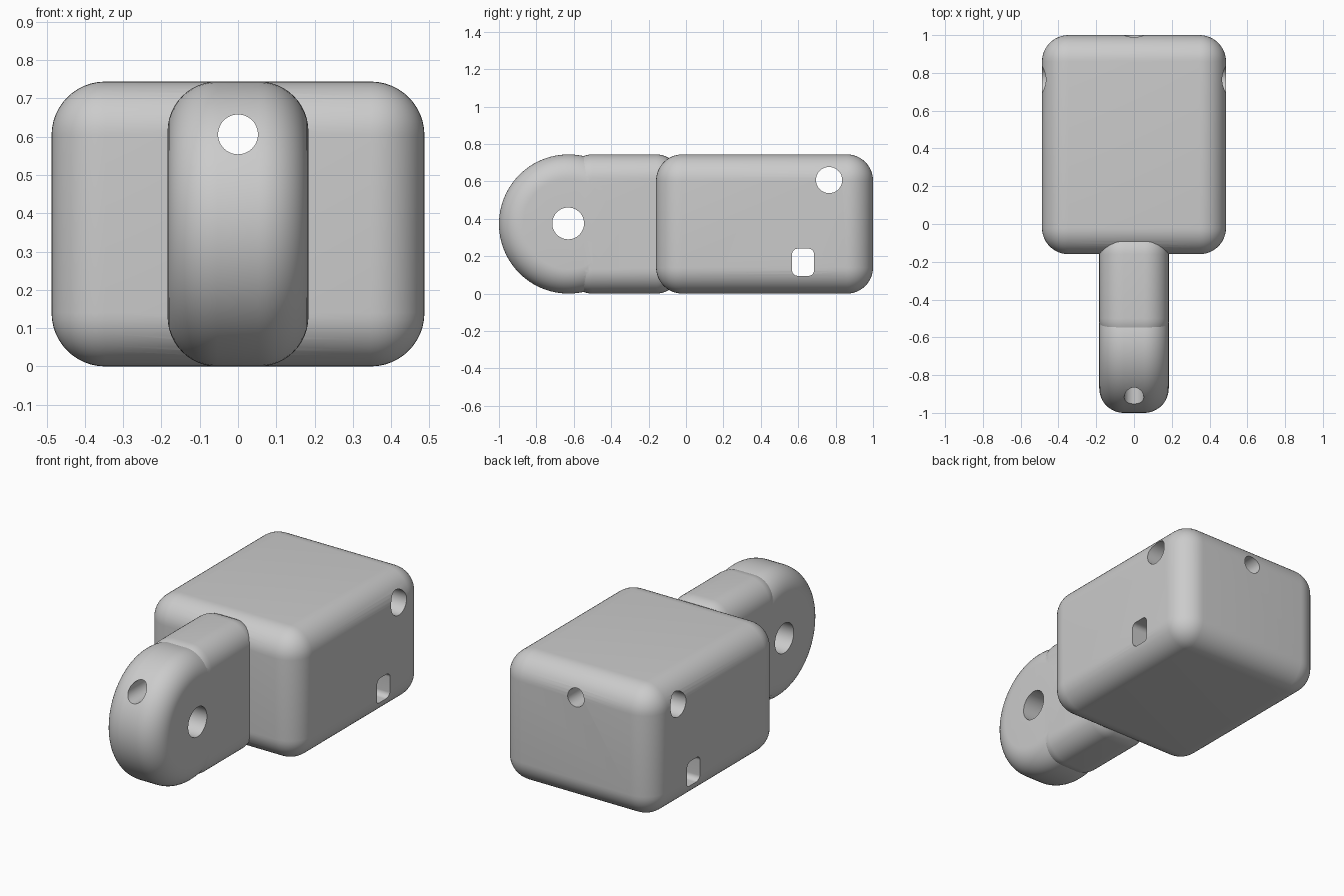
import bpy, math

old = bpy.data.objects.get("Cube")
if old:
    bpy.data.objects.remove(old)

HEIGHT = 0.744
MID = HEIGHT / 2
grey = bpy.data.materials.new("plain grey")
grey.use_nodes = True
COLOUR = (0.6, 0.6, 0.6, 1)
grey.diffuse_color = COLOUR
grey.node_tree.nodes["Principled BSDF"].inputs["Base Color"].default_value = COLOUR


def finish(name, bevel=0, segments=12, limit='ANGLE'):
    """Name the active object, give it the material and an optional rounding."""
    ob = bpy.context.object
    ob.name = name
    bpy.ops.object.transform_apply(location=False, rotation=True, scale=True)
    ob.data.materials.append(grey)
    if bevel:
        mod = ob.modifiers.new("rounding", 'BEVEL')
        mod.width = bevel
        mod.segments = segments
        mod.limit_method = limit
        mod.angle_limit = math.radians(50)
        bpy.ops.object.modifier_apply(modifier=mod.name)
    return ob


def box(name, x, y, z, bevel):
    """Box from (low, high) ranges on each axis."""
    bpy.ops.mesh.primitive_cube_add(size=1, location=[sum(r) / 2 for r in (x, y, z)])
    bpy.context.object.scale = [r[1] - r[0] for r in (x, y, z)]
    return finish(name, bevel)


def rod(name, radius, length, centre, axis, sides=48, bevel=0):
    """Cylinder lying along x or y."""
    turn = (0, math.pi / 2, 0) if axis == 'X' else (math.pi / 2, 0, 0)
    bpy.ops.mesh.primitive_cylinder_add(vertices=sides, radius=radius, depth=length,
                                        location=centre, rotation=turn)
    return finish(name, bevel)


def combine(target, other, operation):
    """Boolean the other object into the target, then discard it."""
    mod = target.modifiers.new("combine", 'BOOLEAN')
    mod.object = other
    mod.operation = operation
    mod.solver = 'EXACT'
    bpy.context.view_layer.objects.active = target
    bpy.ops.object.modifier_apply(modifier=mod.name)
    bpy.data.objects.remove(other)


# Rounded body block, neck and hinge disc
body = box("body", (-0.487, 0.487), (-0.16, 1), (0, HEIGHT), 0.14)
neck = box("neck", (-0.184, 0.184), (-0.63, -0.03), (0, HEIGHT), 0.13)
disc = rod("hinge_disc", MID, 0.368, (0, -0.628, MID), 'X', 96, 0.13)
combine(body, neck, 'UNION')
combine(body, disc, 'UNION')
body.name = "hinged_block"

# Through holes: pivot, rear cross hole, long bore and latch slot
cutters = [
    rod("pivot_hole", 0.085, 2, (0, -0.63, 0.375), 'X'),
    rod("cross_hole", 0.07, 2, (0, 0.765, 0.607), 'X'),
    rod("long_bore", 0.052, 3, (0, 0, 0.606), 'Y'),
    box("latch_slot", (-1, 1), (0.567, 0.685), (0.095, 0.24), 0.03),
]
for cutter in cutters:
    cutter.hide_render = True
    combine(body, cutter, 'DIFFERENCE')

# Smooth shading with crisp seams
bpy.ops.object.select_all(action='DESELECT')
body.select_set(True)
bpy.context.view_layer.objects.active = body
bpy.ops.object.shade_smooth_by_angle(angle=math.radians(25))
